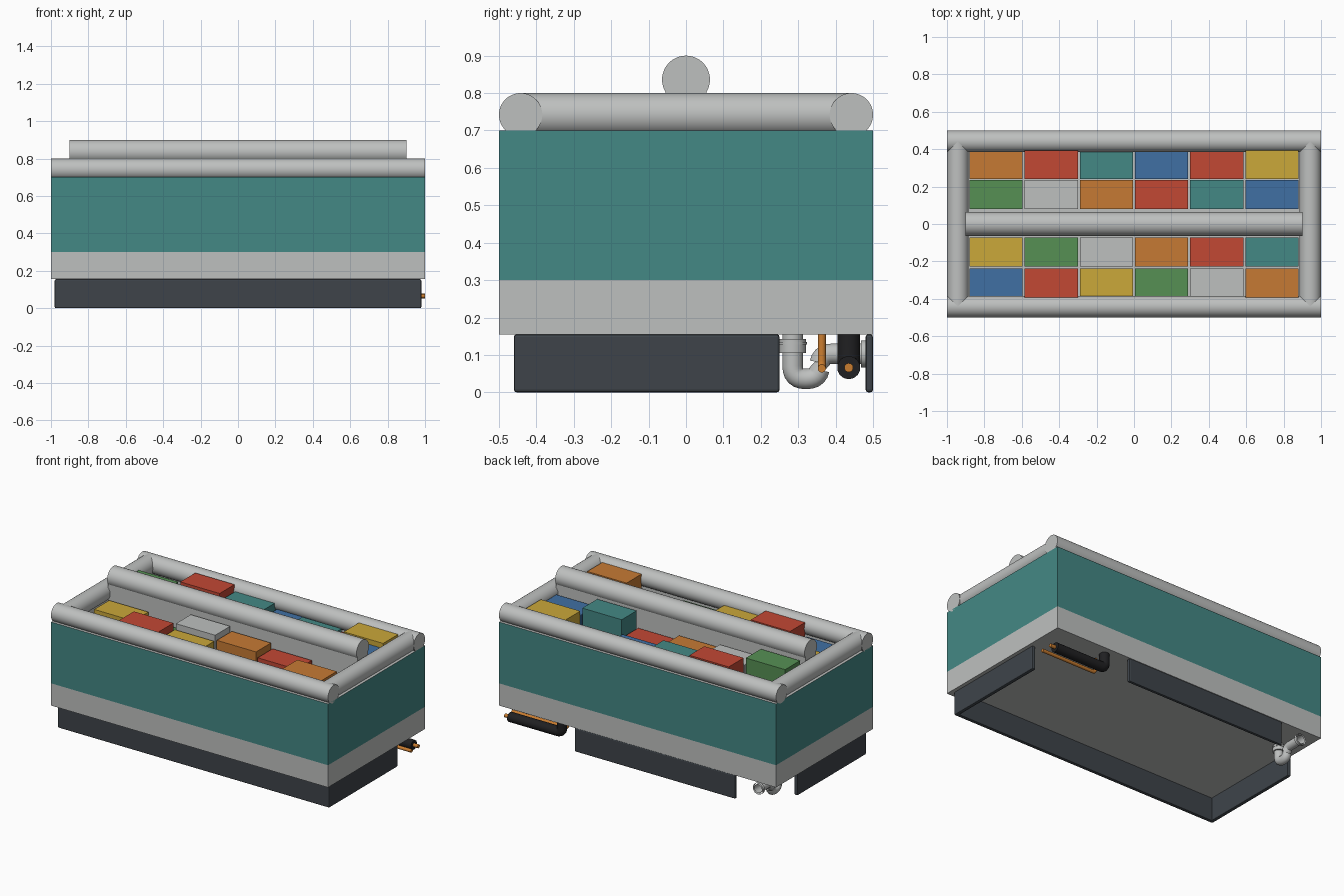
import bpy, bmesh, math
from mathutils import Vector

if "Cube" in bpy.data.objects:
    bpy.data.objects.remove(bpy.data.objects["Cube"], do_unlink=True)


def material(name, rgb):
    """Flat material from 0-255 display values."""
    lin = [((c / 255 + 0.055) / 1.055) ** 2.4 for c in rgb] + [1]
    m = bpy.data.materials.new(name)
    m.use_nodes = True
    m.diffuse_color = lin
    node = next(n for n in m.node_tree.nodes if n.type == 'BSDF_PRINCIPLED')
    node.inputs["Base Color"].default_value = lin
    return m


grey = material("light grey", (190, 192, 191))
teal = material("teal", (68, 136, 133))
dark = material("dark slate", (62, 68, 74))
black = material("black rubber", (32, 32, 34))
copper = material("copper", (202, 125, 48))
orange = material("orange", (198, 122, 52))
red = material("red", (194, 72, 52))
yellow = material("yellow", (203, 168, 58))
green = material("green", (86, 144, 84))
blue = material("blue", (64, 112, 164))


def finish(name, bm, *mats):
    mesh = bpy.data.meshes.new(name)
    bm.to_mesh(mesh)
    bm.free()
    ob = bpy.data.objects.new(name, mesh)
    bpy.context.collection.objects.link(ob)
    for m in mats:
        mesh.materials.append(m)
    return ob


def box_mesh(lo, hi):
    bm = bmesh.new()
    bmesh.ops.create_cube(bm, size=1)
    lo, hi = Vector(lo), Vector(hi)
    for v in bm.verts:
        v.co = (lo + hi) / 2 + v.co * (hi - lo)
    return bm


def box(name, lo, hi, mat, bevel=0):
    ob = finish(name, box_mesh(lo, hi), mat)
    if bevel:
        mod = ob.modifiers.new("bevel", 'BEVEL')
        mod.width = bevel
        mod.segments = 2
    return ob


def smooth(ob):
    bpy.ops.object.select_all(action='DESELECT')
    ob.select_set(True)
    bpy.context.view_layer.objects.active = ob
    bpy.ops.object.shade_smooth_by_angle(angle=math.radians(35))


def rod(name, a, b, radius, mat, sides=48):
    a, b = Vector(a), Vector(b)
    bpy.ops.mesh.primitive_cylinder_add(vertices=sides, radius=radius,
                                        depth=(b - a).length, location=(a + b) / 2)
    ob = bpy.context.object
    ob.name = name
    ob.rotation_euler = (b - a).to_track_quat('Z', 'Y').to_euler()
    ob.data.materials.append(mat)
    smooth(ob)
    return ob


def pipe(name, corners, bend, radius, mat, caps=True):
    """Round tube along a path whose corners are rounded off."""
    pts = [Vector(c) for c in corners]
    path = [pts[0]]
    for p, q, r in zip(pts, pts[1:], pts[2:]):
        s, e = q + (p - q).normalized() * bend, q + (r - q).normalized() * bend
        for i in range(7):
            t = i / 6
            path.append(s * (1 - t) ** 2 + q * 2 * t * (1 - t) + e * t * t)
    path.append(pts[-1])
    cu = bpy.data.curves.new(name, 'CURVE')
    cu.dimensions = '3D'
    cu.bevel_depth = radius
    cu.bevel_resolution = 5
    cu.use_fill_caps = caps
    sp = cu.splines.new('POLY')
    sp.points.add(len(path) - 1)
    for pt, co in zip(sp.points, path):
        pt.co = (*co, 1)
    ob = bpy.data.objects.new(name, cu)
    bpy.context.collection.objects.link(ob)
    cu.materials.append(mat)
    bpy.ops.object.select_all(action='DESELECT')
    ob.select_set(True)
    bpy.context.view_layer.objects.active = ob
    bpy.ops.object.convert(target='MESH')
    smooth(bpy.context.object)


# Cabinet: grey base band, teal tub with grey lining
BASE, BAND, RIM, WALL = 0.155, 0.3, 0.7, 0.1
box("base_band", (-1, -0.5, BASE), (1, 0.5, BAND), grey)

bm = box_mesh((-1, -0.5, BAND), (1, 0.5, RIM))
bm.normal_update()
top = [f for f in bm.faces if f.normal.z > 0.9]
bmesh.ops.inset_region(bm, faces=top, thickness=WALL)
ext = bmesh.ops.extrude_face_region(bm, geom=top)
bmesh.ops.translate(bm, vec=(0, 0, BAND - RIM + 0.02),
                    verts=[g for g in ext["geom"] if isinstance(g, bmesh.types.BMVert)])
bmesh.ops.delete(bm, geom=top, context='FACES_ONLY')
bmesh.ops.recalc_face_normals(bm, faces=bm.faces)
for f in bm.faces:
    c = f.calc_center_median()
    outside = abs(c.x) > 0.99 or abs(c.y) > 0.49
    f.material_index = 0 if outside else 1
finish("tub", bm, teal, grey)

# Rounded rim rails
R, RZ = 0.058, 0.742
for side, s in (("back", 1), ("front", -1)):
    y = s * (0.5 - R)
    rod(side + "_rail", (-1, y, RZ), (1, y, RZ), R, grey)
for side, s in (("left", 1), ("right", -1)):
    x = s * (1 - R)
    rod(side + "_rail", (x, R - 0.5, RZ), (x, 0.5 - R, RZ), R, grey)

# Centre divider with its handrail
box("divider_wall", (-0.9, -0.055, BAND), (0.9, 0.055, 0.82), grey)
rod("divider_rail", (-0.9, 0, 0.836), (0.9, 0, 0.836), 0.064, grey)

# Packed goods: colour and top height per column, row by row
goods = (
    (0.317, ((orange, .66), (red, .79), (teal, .75), (blue, .71), (red, .69), (yellow, .78))),
    (0.157, ((green, .79), (grey, .74), (orange, .72), (red, .69), (teal, .8), (blue, .75))),
    (-0.150, ((yellow, .71), (green, .66), (grey, .775), (orange, .745), (red, .71), (teal, .66))),
    (-0.315, ((blue, .69), (red, .78), (yellow, .74), (green, .69), (grey, .64), (orange, .78))),
)
for r, (y, row) in enumerate(goods):
    for c, (mat, height) in enumerate(row):
        x = (c - 2.5) * 0.295
        box(f"package_{r + 1}_{c + 1}", (x - 0.142, y - 0.077, BAND + 0.02),
            (x + 0.142, y + 0.077, height), mat)

# Kick plates, leaving the back corners open
T = 0.024
box("front_kick_plate", (-0.98, -0.46, 0), (0.98, -0.46 + T, BASE), dark, 0.007)
box("back_kick_plate", (-0.705, 0.48, 0), (0.455, 0.5, BASE), dark, 0.007)
for side, s in (("left", 1), ("right", -1)):
    a, b = sorted((s * 0.98, s * (0.98 - T)))
    box(side + "_kick_plate", (a, -0.46, 0), (b, 0.25, BASE), dark, 0.007)

# Drain trap
X = -0.86
pipe("drain_trap", ((X, .285, BASE), (X, .285, .036), (X, .357, .036),
                    (X, .357, .103), (X, .485, .103)), 0.034, 0.028, grey, caps=False)
rod("drain_collar", (X, .285, .105), (X, .285, .142), 0.036, grey, 24)
rod("drain_nut", (X, .285, .128), (X, .285, .134), 0.039, grey, 24)
pipe("drain_flange", ((X, .468, .103), (X, .486, .103)), 0, 0.037, grey, caps=False)

# Refrigerant lines
pipe("insulated_line", ((.59, .435, BASE), (.59, .435, .066), (.965, .435, .066)),
     0.03, 0.031, black)
rod("insulated_line_core", (.9, .435, .066), (1, .435, .066), 0.012, copper, 16)
pipe("copper_line", ((.6, .363, BASE), (.6, .363, .064), (1, .363, .064)),
     0.02, 0.011, copper)
